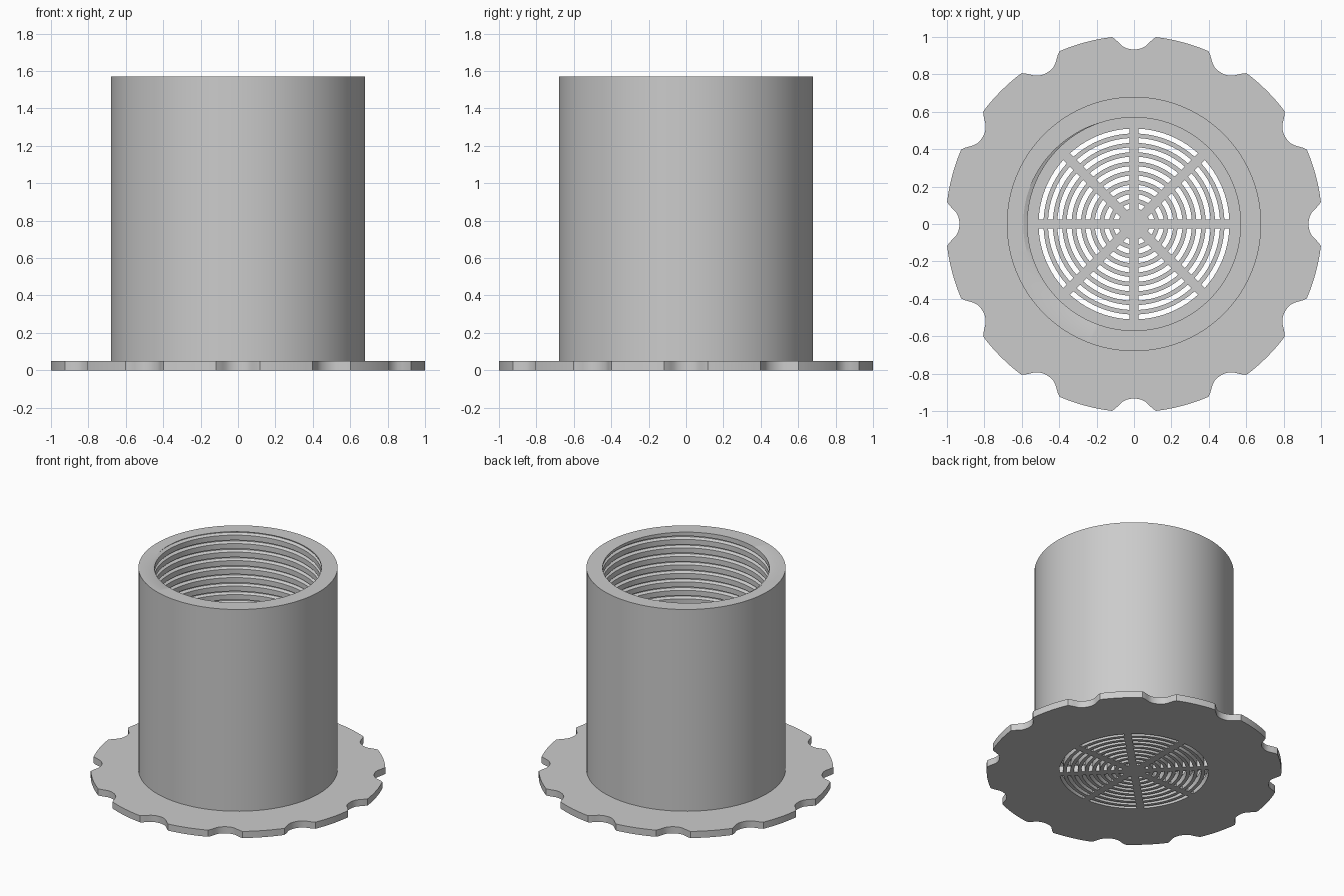
import bpy, bmesh
from math import pi, sin, cos, asin, floor, radians

cube = bpy.data.objects.get("Cube")
if cube:
    bpy.data.objects.remove(cube, do_unlink=True)

RIM, PLATE, TOP = 1.006, 0.05, 1.57
OUTER, CREST, ROOT = 0.68, 0.57, 0.592
PITCH, SEGS = 0.064, 120

grey = bpy.data.materials.new("light_grey")
grey.use_nodes = True
grey.diffuse_color = (0.6, 0.6, 0.6, 1)
grey.node_tree.nodes["Principled BSDF"].inputs["Base Color"].default_value = (0.6, 0.6, 0.6, 1)


def finish(name, bm):
    """Turn a bmesh into a smooth-shaded object with sharp edges kept."""
    bmesh.ops.remove_doubles(bm, verts=bm.verts, dist=1e-5)
    bmesh.ops.recalc_face_normals(bm, faces=bm.faces)
    mesh = bpy.data.meshes.new(name)
    bm.to_mesh(mesh)
    bm.free()
    mesh.materials.clear()
    mesh.materials.append(grey)
    obj = bpy.data.objects.new(name, mesh)
    bpy.context.collection.objects.link(obj)
    bpy.ops.object.select_all(action='DESELECT')
    obj.select_set(True)
    bpy.context.view_layer.objects.active = obj
    bpy.ops.object.shade_smooth_by_angle(angle=radians(30))
    return obj


def polar(r, a):
    return (r * cos(a), r * sin(a))


def rim_outline():
    """Round plate edge with twelve softened notches."""
    half = [(0, .933), (.022, .935), (.045, .941), (.065, .953),
            (.083, .972), (.1, .991), (.117, RIM)]
    notch = [(-a, r) for a, r in half[:0:-1]] + half
    land = [(half[-1][0] + (pi / 6 - 2 * half[-1][0]) * i / 8, RIM) for i in range(1, 8)]
    return [polar(r, a + k * pi / 6) for k in range(12) for a, r in notch + land]


def slot_outline(r_in, r_out, mid, spoke=0.025, steps=10):
    """Curved slot between two parallel-sided spokes."""
    points = []
    for r, way in ((r_out, 1), (r_in, -1)):
        reach = pi / 8 - asin(spoke / r)
        points += [polar(r, mid + way * reach * (2 * i / steps - 1)) for i in range(steps + 1)]
    return points


# Flange with the slotted drain grille
outlines = [rim_outline()]
for ring in range(9):
    middle = 0.497 - ring * 0.05
    for k in range(8):
        outlines.append(slot_outline(middle - .013, middle + .013, (k + .5) * pi / 4))

curve = bpy.data.curves.new("flange_outline", 'CURVE')
curve.dimensions = '2D'
curve.fill_mode = 'BOTH'
curve.extrude = PLATE / 2
for points in outlines:
    spline = curve.splines.new('POLY')
    spline.points.add(len(points) - 1)
    for p, (x, y) in zip(spline.points, points):
        p.co = (x, y, 0, 1)
    spline.use_cyclic_u = True
helper = bpy.data.objects.new("flange_outline", curve)
bpy.context.collection.objects.link(helper)
bpy.context.view_layer.update()
filled = bpy.data.meshes.new_from_object(helper.evaluated_get(bpy.context.evaluated_depsgraph_get()))
bm = bmesh.new()
bm.from_mesh(filled)
bmesh.ops.translate(bm, verts=bm.verts, vec=(0, 0, PLATE / 2))
bpy.data.objects.remove(helper, do_unlink=True)
bpy.data.meshes.remove(filled)
finish("flange_grille", bm)

# Tube with a helical groove cut into its inner wall
GROOVE = [(0, CREST), (.16, ROOT), (.24, ROOT), (.4, CREST), (1, CREST)]
BASE = PLATE - 0.02
START = TOP - PITCH * 0.7       # puts the groove's exit at the -x side


def groove_radius(turn):
    t = turn - floor(turn)
    for (t0, r0), (t1, r1) in zip(GROOVE, GROOVE[1:]):
        if t <= t1:
            return r0 + (r1 - r0) * (t - t0) / (t1 - t0)
    return CREST


bm = bmesh.new()
columns = []
for j in range(SEGS + 1):
    a = 2 * pi * j / SEGS
    lead = j / SEGS
    section = [(OUTER, BASE), (OUTER, TOP)]
    for k in range(2, -28, -1):
        for t, r in reversed(GROOVE[:-1]):
            z = START + PITCH * (k + t + lead)
            if not BASE < z < TOP:      # trim the helix flush with both ends
                z = min(max(z, BASE), TOP)
                r = groove_radius((z - START) / PITCH - lead)
            section.append((r, z))
    columns.append([bm.verts.new((*polar(r, a), z)) for r, z in section])
for left, right in zip(columns, columns[1:]):
    for i in range(len(left)):
        n = (i + 1) % len(left)
        bm.faces.new((left[i], right[i], right[n], left[n]))
finish("threaded_tube", bm)
